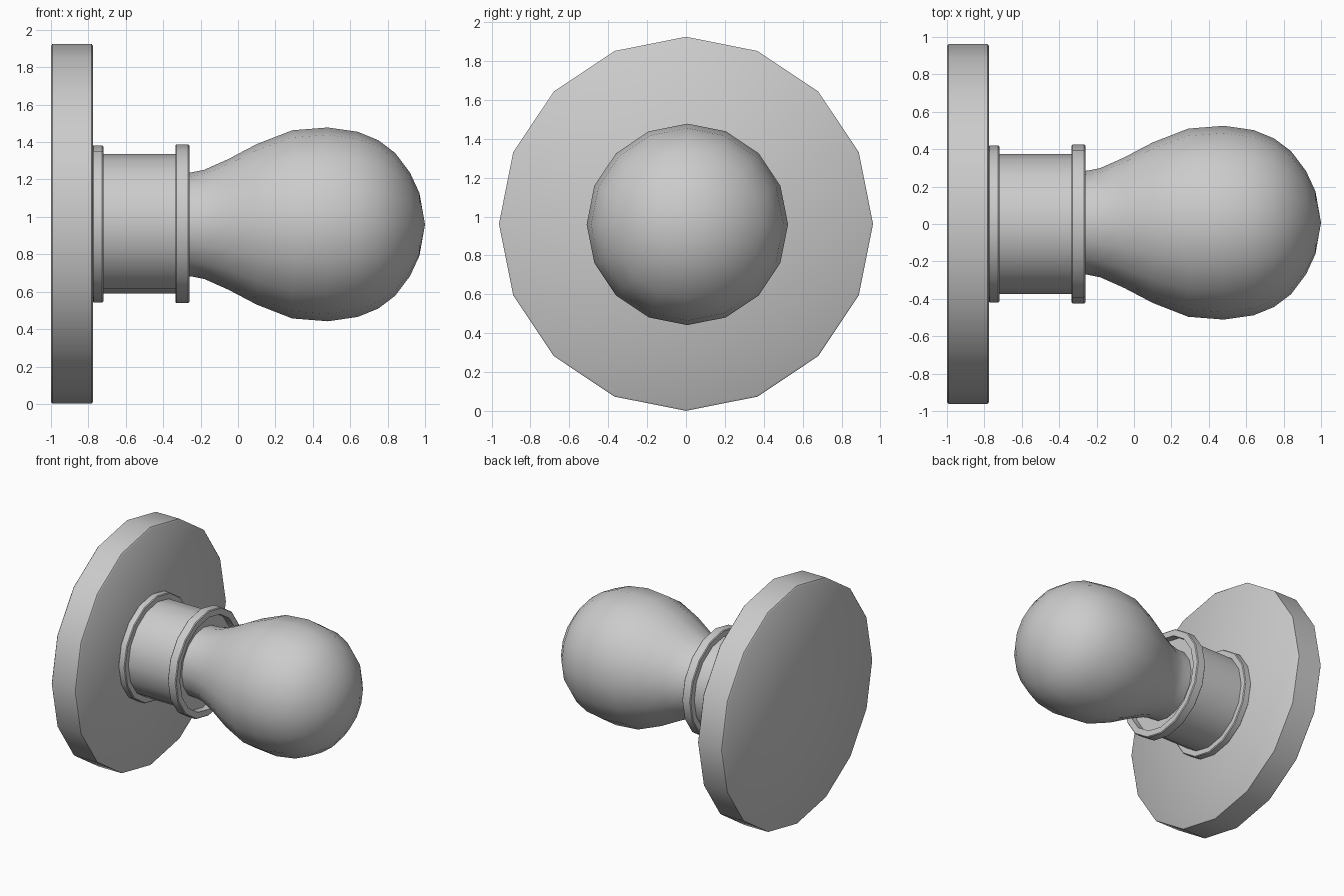
import bpy, bmesh, math

if "Cube" in bpy.data.objects:
    bpy.data.objects.remove(bpy.data.objects["Cube"])

SIDES = 16


def lathe(name, profile, center=(0.0, 0.963), closed=False, angle=40):
    """Spin an (x, radius) profile about the x axis; radius 0 makes a pole."""
    bm = bmesh.new()
    rings = []
    for x, r in profile:
        if r == 0:
            rings.append([bm.verts.new((x, center[0], center[1]))] * SIDES)
        else:
            rings.append([bm.verts.new((x,
                                        center[0] + r * math.sin(i * math.tau / SIDES),
                                        center[1] + r * math.cos(i * math.tau / SIDES)))
                          for i in range(SIDES)])
    pairs = list(zip(rings, rings[1:]))
    if closed:
        pairs.append((rings[-1], rings[0]))
    for a, b in pairs:
        for i in range(SIDES):
            j = (i + 1) % SIDES
            quad = list(dict.fromkeys((a[i], a[j], b[j], b[i])))
            bm.faces.new(quad)
    bmesh.ops.recalc_face_normals(bm, faces=bm.faces)
    mesh = bpy.data.meshes.new(name)
    bm.to_mesh(mesh)
    bm.free()
    obj = bpy.data.objects.new(name, mesh)
    bpy.context.collection.objects.link(obj)
    bpy.ops.object.select_all(action='DESELECT')
    obj.select_set(True)
    bpy.context.view_layer.objects.active = obj
    bpy.ops.object.shade_smooth_by_angle(angle=math.radians(angle))
    return obj


def collar(name, x0, x1, inner, outer, b=0.006):
    """Hollow ring with softened outer edges."""
    return lathe(name, [(x0, inner), (x0, outer - b), (x0 + b, outer),
                        (x1 - b, outer), (x1, outer - b), (x1, inner)], closed=True)


# Wall plate with a small edge bevel
lathe("wall_plate", [(-1, 0), (-1, 0.952), (-0.992, 0.962), (-0.783, 0.962),
                     (-0.775, 0.952), (-0.775, 0)])

# Neck between plate and knob
lathe("neck", [(-0.785, 0), (-0.785, 0.373), (-0.315, 0.373), (-0.315, 0)])

# Collars at both ends of the neck
collar("base_collar", -0.778, -0.72, 0.371, 0.42)
collar("front_collar", -0.335, -0.26, 0.371, 0.424)

# Pear-shaped knob
lathe("knob", [(-0.33, 0), (-0.33, 0.275), (-0.25, 0.278), (-0.18, 0.292),
               (-0.05, 0.35), (0.1, 0.429), (0.29, 0.503), (0.48, 0.518),
               (0.64, 0.495), (0.75, 0.45), (0.84, 0.382), (0.92, 0.276),
               (0.97, 0.168), (1.0, 0)], center=(0.007, 0.96))
